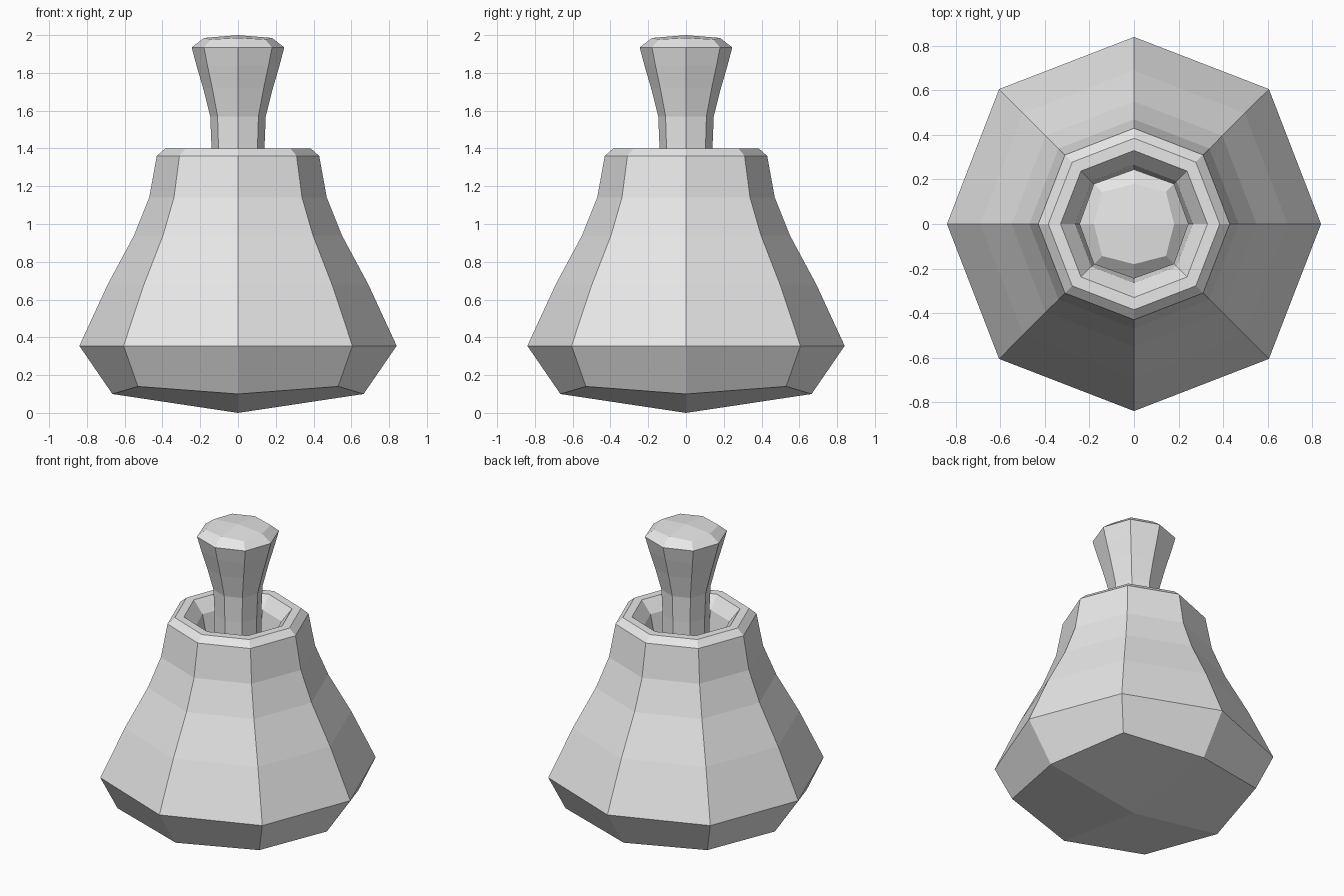
import bpy, bmesh
from math import cos, sin, pi

cube = bpy.data.objects.get("Cube")
if cube:
    bpy.data.objects.remove(cube, do_unlink=True)

grey = bpy.data.materials.new("plain_grey")
grey.use_nodes = True
colour = (0.8, 0.8, 0.8, 1)
grey.diffuse_color = colour
grey.node_tree.nodes["Principled BSDF"].inputs["Base Color"].default_value = colour


def octagonal_part(name, profile, cap_z, cap_first):
    """Spin rings of (radius, z, diagonal stretch, diagonal lift) and close one
    end with four quads meeting at a raised centre."""
    bm = bmesh.new()
    rings = []
    for radius, z, stretch, lift in profile:
        ring = []
        for i in range(8):
            r = radius * (stretch if i % 2 else 1)
            a = i * pi / 4
            ring.append(bm.verts.new((r * cos(a), r * sin(a), z + lift * (i % 2))))
        rings.append(ring)
    for low, high in zip(rings, rings[1:]):
        for i in range(8):
            j = (i + 1) % 8
            bm.faces.new((low[i], low[j], high[j], high[i]))
    # Four-quad cap
    centre = bm.verts.new((0, 0, cap_z))
    end = rings[0] if cap_first else rings[-1]
    for i in range(0, 8, 2):
        quad = [centre, end[i], end[i + 1], end[(i + 2) % 8]]
        bm.faces.new(quad[::-1] if cap_first else quad)
    mesh = bpy.data.meshes.new(name)
    bm.to_mesh(mesh)
    bm.free()
    mesh.materials.append(grey)
    obj = bpy.data.objects.new(name, mesh)
    bpy.context.collection.objects.link(obj)
    return obj


D = 1.02  # usual diagonal stretch

# Flared body: underside, wall, rim, then the recess down to the handle root
octagonal_part("flared_body", [
    (0.665, 0.10, 1.127, 0.04),
    (0.84, 0.355, D, 0),
    (0.69, 0.68, D, 0),
    (0.55, 0.94, D, 0),
    (0.47, 1.14, D, 0),
    (0.43, 1.36, D, 0),
    (0.385, 1.40, D, 0),
    (0.33, 1.40, D, 0),
    (0.265, 1.32, D, 0),
    (0.235, 1.18, D, 0),
    (0.14, 1.12, 1.04, 0),
], 0, True)

# Knobbed handle rising out of the recess
octagonal_part("handle", [
    (0.14, 1.12, 1.04, 0),
    (0.14, 1.40, 1.04, 0),
    (0.147, 1.57, 1.04, 0),
    (0.185, 1.72, 1.04, 0),
    (0.22, 1.84, 1.04, 0),
    (0.245, 1.935, 1.04, 0),
    (0.18, 1.985, 1.13, -0.008),
], 2.0, False)
